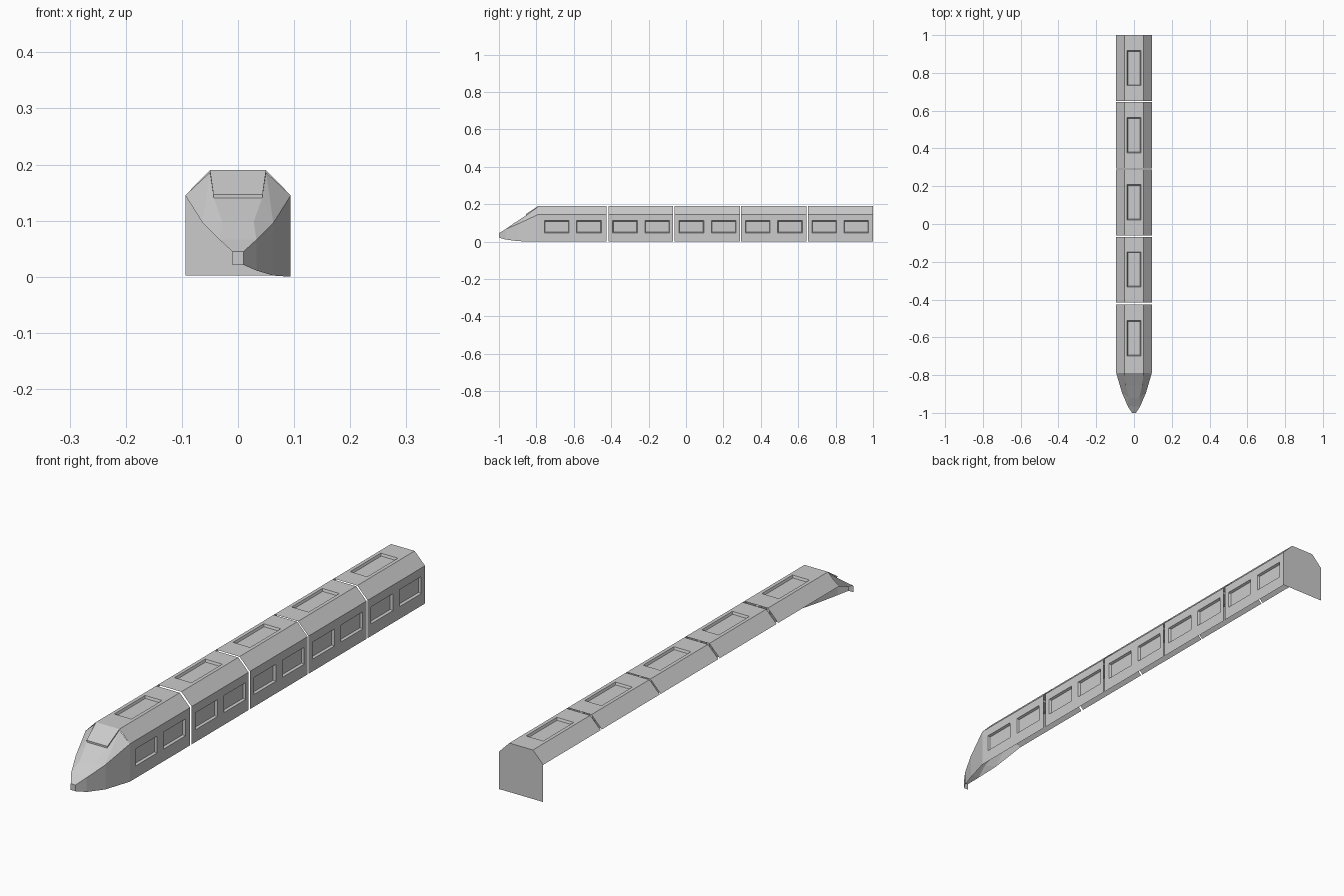
import bpy
import bmesh
from mathutils import Vector

if "Cube" in bpy.data.objects:
    bpy.data.objects.remove(bpy.data.objects["Cube"], do_unlink=True)

grey = bpy.data.materials.new("light grey")
grey.use_nodes = True
colour = (0.6, 0.6, 0.6, 1)
grey.diffuse_color = colour
grey.node_tree.nodes["Principled BSDF"].inputs["Base Color"].default_value = colour

# Body section: half width, roof half width, shoulder height, roof height
W, R, S, H = 0.094, 0.05, 0.145, 0.19
NOSE_Y = -0.79


def face(bm, points, centre):
    """Add a flat face turned away from the given inner point."""
    f = bm.faces.new([bm.verts.new(p) for p in points])
    f.normal_update()
    if f.normal.dot(f.calc_center_median() - Vector(centre)) < 0:
        f.normal_flip()
    return f


def finish(bm, name):
    bmesh.ops.remove_doubles(bm, verts=bm.verts, dist=0.0002)
    mesh = bpy.data.meshes.new(name)
    bm.to_mesh(mesh)
    bm.free()
    mesh.materials.append(grey)
    obj = bpy.data.objects.new(name, mesh)
    bpy.context.collection.objects.link(obj)
    return obj


def panel(bm, place, us, vs, centre):
    """Grid panel whose odd cells become recessed windows."""
    windows = []
    for i in range(len(us) - 1):
        for j in range(len(vs) - 1):
            a, b, c, d = us[i], us[i + 1], vs[j], vs[j + 1]
            f = face(bm, [place(a, c), place(b, c), place(b, d), place(a, d)], centre)
            if i % 2 and j % 2:
                windows.append(f)
    bmesh.ops.remove_doubles(bm, verts=bm.verts, dist=0.0002)
    bmesh.ops.inset_individual(bm, faces=windows, thickness=0.005, depth=-0.009)


def carriage(name, y0, y1, mid):
    bm = bmesh.new()
    centre = (0, mid, 0.08)
    # Side wall with two windows
    ys = [y0, mid - 0.152, mid - 0.02, mid + 0.02, mid + 0.152, y1]
    panel(bm, lambda y, z: (W, y, z), ys, [0, 0.047, 0.112, S], centre)
    # Roof with one long hatch
    panel(bm, lambda y, x: (x, y, H), [y0, mid - 0.093, mid + 0.093, y1],
          [-R, -0.036, 0.036, R], centre)
    # Sloped shoulders
    for s in (-1, 1):
        face(bm, [(s * W, y0, S), (s * W, y1, S), (s * R, y1, H), (s * R, y0, H)], centre)
    finish(bm, name)


cars = [(NOSE_Y, -0.425, -0.605), (-0.415, -0.07, -0.24), (-0.062, 0.288, 0.115),
        (0.293, 0.645, 0.47), (0.652, 1.0, 0.825)]
for n, (y0, y1, mid) in enumerate(cars, 1):
    carriage(f"carriage_{n}", y0, y1, mid)

# Flat rear wall
bm = bmesh.new()
half = [(W, 0.002), (W, S), (R, H)]
ring = half + [(-x, z) for x, z in reversed(half)]
face(bm, [(x, 1, z) for x, z in ring], (0, 0, 0.1))
finish(bm, "rear_wall")

# Nose outlines: hood edge, cheek edge and lower edge
hood = [(R, NOSE_Y, H - 0.004), (0.043, -0.855, 0.14), (0.028, -0.92, 0.098), (0.033, -0.965, 0.066)]
cheek = [(W, NOSE_Y, S), (0.063, -0.895, 0.096), (0.033, -0.965, 0.066), (0.01, -1, 0.045)]
lower = [(W, NOSE_Y, 0), (0.063, -0.895, 0.002), (0.033, -0.965, 0.011), (0.01, -1, 0.021)]
inner = (0, NOSE_Y, 0.03)


def mirrored(p):
    return (-p[0], p[1], p[2])


# Hood running down to the tip
bm = bmesh.new()
strip = hood[1:] + [cheek[3]]
for a, b in zip(strip, strip[1:]):
    face(bm, [a, b, mirrored(b), mirrored(a)], inner)
face(bm, [cheek[3], lower[3], mirrored(lower[3]), mirrored(cheek[3])], inner)
finish(bm, "nose_hood")

# Cheeks on both sides of the hood
bm = bmesh.new()
for tri in ([hood[0], cheek[0], cheek[1]], [hood[0], cheek[1], hood[1]],
            [hood[1], cheek[1], hood[2]], [hood[2], cheek[1], hood[3]]):
    face(bm, tri, inner)
    face(bm, [mirrored(p) for p in tri], inner)
finish(bm, "nose_cheeks")

# Nose side continuing the windowed wall
bm = bmesh.new()
for i in range(3):
    face(bm, [cheek[i], cheek[i + 1], lower[i + 1], lower[i]], inner)
finish(bm, "nose_side")

# Raised windscreen with its thin rim
bm = bmesh.new()
top, sill = (R, NOSE_Y, H), (0.044, -0.855, 0.147)
face(bm, [top, sill, mirrored(sill), mirrored(top)], inner)
face(bm, [sill, hood[1], mirrored(hood[1]), mirrored(sill)], inner)
for flip in (lambda p: p, mirrored):
    face(bm, [flip(p) for p in (top, sill, hood[1], hood[0])], inner)
finish(bm, "windscreen")
